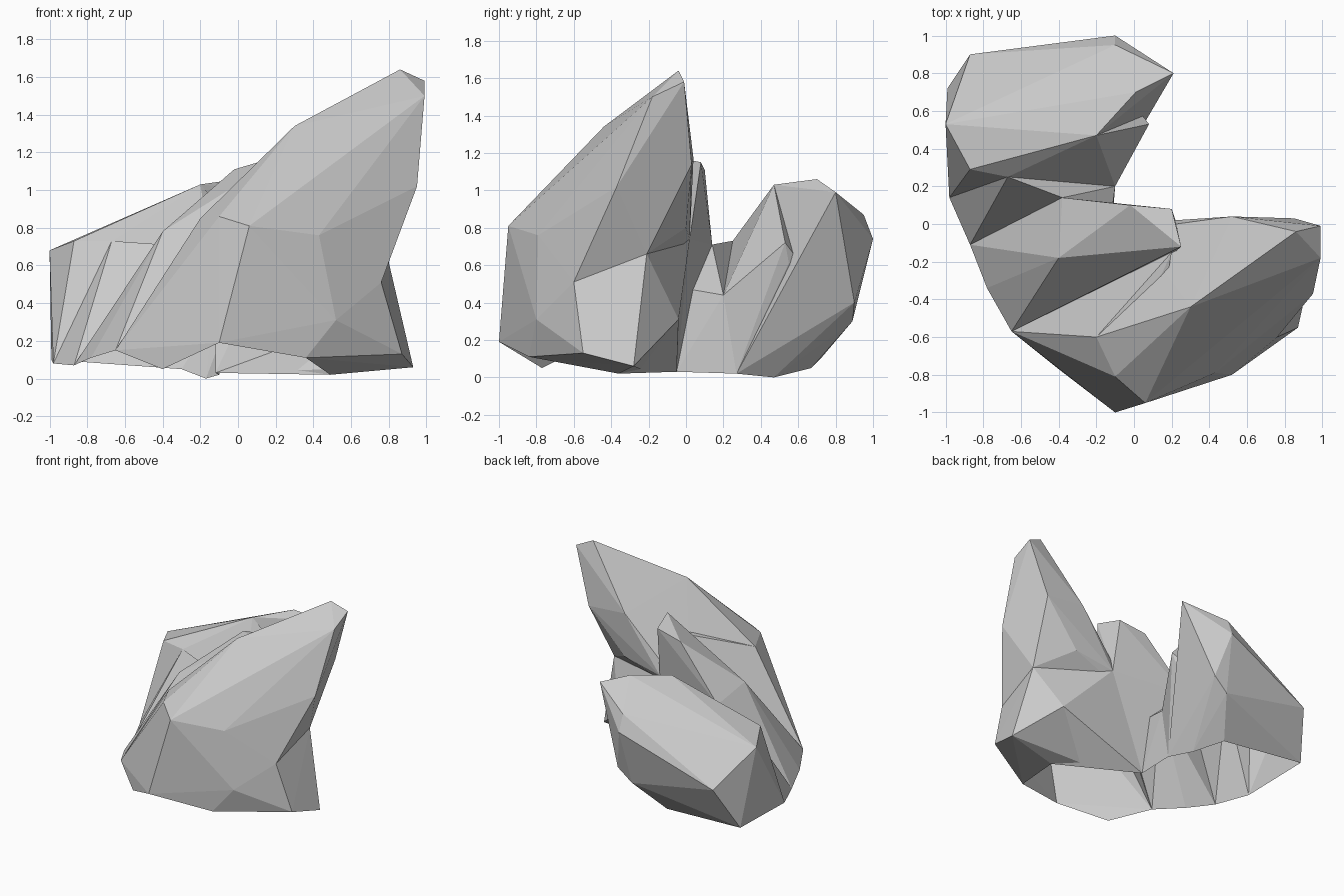
import bpy, bmesh

if "Cube" in bpy.data.objects:
    bpy.data.objects.remove(bpy.data.objects["Cube"])


def rock(name, corners):
    """Faceted boulder: the convex shell around a few corner points."""
    bm = bmesh.new()
    for c in corners:
        bm.verts.new(c)
    bmesh.ops.convex_hull(bm, input=bm.verts[:])
    bmesh.ops.delete(bm, geom=[v for v in bm.verts if not v.link_faces], context='VERTS')
    bmesh.ops.recalc_face_normals(bm, faces=bm.faces[:])
    mesh = bpy.data.meshes.new(name)
    bm.to_mesh(mesh)
    bm.free()
    obj = bpy.data.objects.new(name, mesh)
    bpy.context.collection.objects.link(obj)
    return obj


# Corners shared by neighbouring rocks
toe = (-.10, -1, .19)
brow = (.06, -.95, .81)
brow_left = (-.10, -.81, .86)
shoulder = (-.20, -.60, .85)
cheek = (.43, -.79, .76)
waist_front = (.76, -.60, .51)
waist_back = (.79, -.21, .66)
heel, heel_foot = (.64, -.04, .31), (.49, -.36, .02)
foot_a, foot_b = (-.40, -.77, .05), (-.65, -.57, .15)
foot_c, foot_d, foot_e = (-.78, -.34, .11), (-.87, -.11, .07), (-.98, .14, .08)
step = (-.40, -.18, .78)
fin = (.25, -.12, 1.19)
notch = (-.38, .14, .71)
saddle = (-.67, .25, .73)
corner = (-.87, .29, .73)
inner_low, inner_mid = (-.10, .27, .02), (-.10, .20, .44)
inner_wall, inner_foot = (-.13, -.03, .48), (-.12, -.05, .03)
hip, hip_foot = (0, -.03, .60), (.13, -.23, .04)
cleft = (.22, .02, .74)

# Tall leaning spire
spire = rock("spire", [
    (.86, -.04, 1.64), (.99, -.01, 1.58), (.99, -.18, 1.50), (.95, -.37, 1.02),
    (.30, -.44, 1.34), (.85, .03, 1.14), (.52, .04, 1.17), (.55, 0, .80),
    cleft, hip, brow, brow_left, shoulder, cheek, waist_front, waist_back])

# Broad foot under the spire, and the undercut wall behind it
base = rock("spire_base", [
    toe, brow, cheek, waist_front, waist_back, (.52, -.80, .31), (.36, -.84, .11),
    (.87, -.55, .13), (.93, -.28, .06), heel, heel_foot, hip_foot, foot_a])
inner_bank = rock("inner_bank", [
    waist_back, heel, heel_foot, cleft, hip, hip_foot, inner_wall, inner_foot,
    toe, foot_a, brow_left, cheek])

# Stepped slabs down the left flank, with creases between them
front_slab = rock("front_slab", [
    toe, foot_a, foot_b, brow, brow_left, shoulder, (.20, -.15, 1.03),
    hip, hip_foot, inner_foot])
middle_slab = rock("middle_slab", [
    foot_b, foot_c, foot_d, step, fin, (.20, .08, 1.15), (-.02, .10, 1.11), notch,
    cleft, hip, inner_wall, inner_foot, hip_foot])
saddle_slab = rock("saddle_slab", [
    foot_d, foot_e, saddle, notch, inner_mid, inner_low, inner_wall, inner_foot])

# Lower overhanging boulder at the back, in two lobes with a recess between
top_front, top_mid = (-.20, .47, 1.03), (.01, .70, 1.06)
recess, recess_low = (-.06, .71, .48), (-.29, .56, .24)
left_side = [(-.96, .36, .07), (-1, .53, .68), (-.99, .72, .10)]
lobe_front = rock("boulder_front", left_side + [
    foot_e, saddle, corner, inner_mid, inner_low, top_front, recess,
    (.08, .53, .72), (.05, .55, .61), recess_low])
lobe_back = rock("boulder_back", left_side + [
    top_front, top_mid, recess, recess_low, (-.87, .90, .44), (-.10, 1, .74),
    (-.10, .95, .87), (.02, .86, .92), (.21, .80, .99), (-.02, .90, .40),
    (-.14, .89, .30), (-.27, .79, .22), (-.30, .67, .05), (-.17, .47, 0), inner_low])

# Fuse everything into one outcrop
outcrop = base
outcrop.name = "rock_outcrop"
bpy.context.view_layer.objects.active = outcrop
for part in (spire, inner_bank, front_slab, middle_slab, saddle_slab, lobe_front, lobe_back):
    mod = outcrop.modifiers.new("fuse", 'BOOLEAN')
    mod.operation = 'UNION'
    mod.solver = 'EXACT'
    mod.object = part
    bpy.ops.object.modifier_apply(modifier=mod.name)
    bpy.data.objects.remove(part)

# Open underside: the outcrop is a hollow shell
bm = bmesh.new()
bm.from_mesh(outcrop.data)
under = [f for f in bm.faces if f.normal.z < -.8 and f.calc_center_median().z < .2
         and f.calc_center_median().x < .45]
bmesh.ops.delete(bm, geom=under, context='FACES')
bm.to_mesh(outcrop.data)
bm.free()
